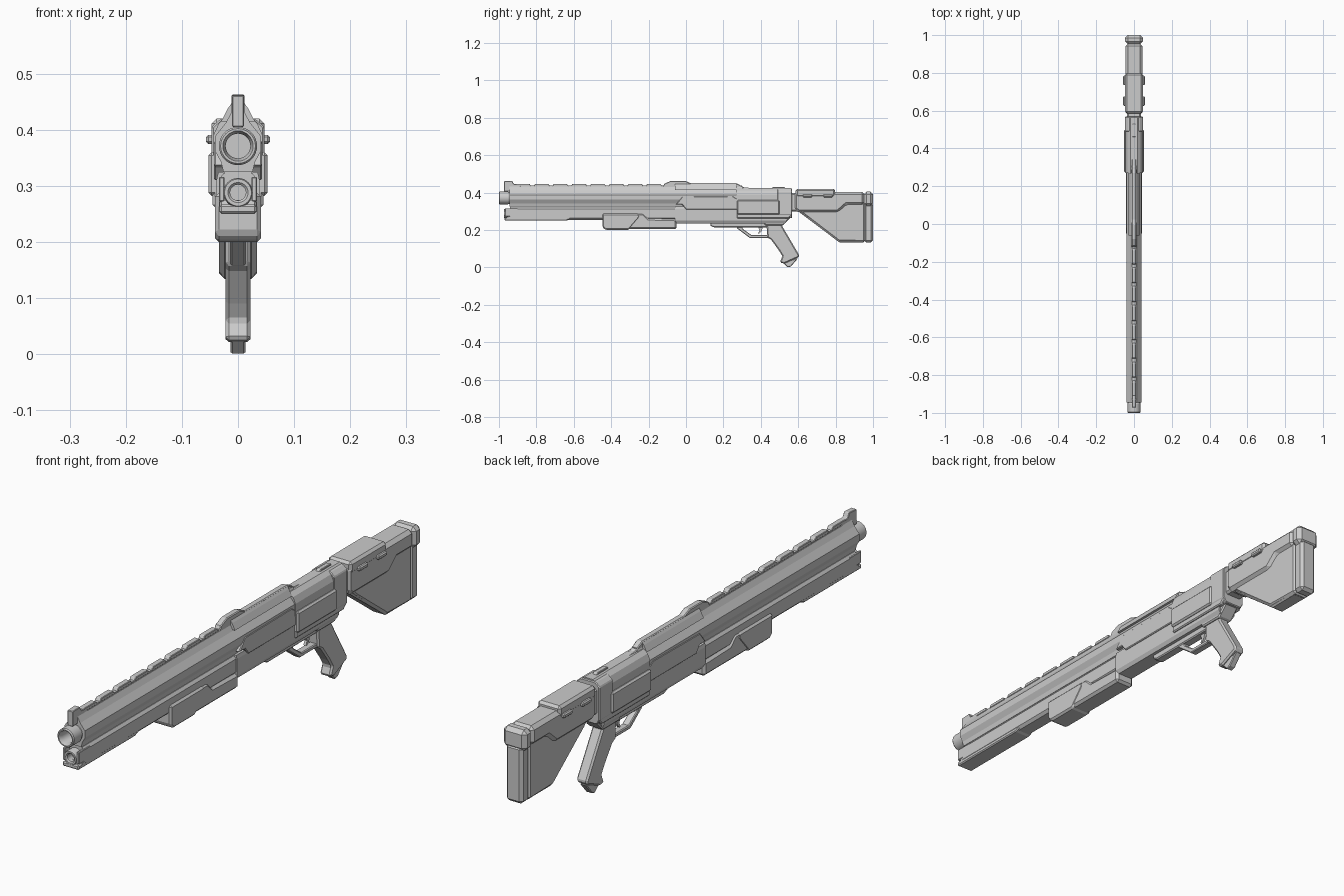
import bpy, bmesh, math


def finish(name, bm, bevel=0.0):
    bmesh.ops.recalc_face_normals(bm, faces=bm.faces)
    me = bpy.data.meshes.new(name)
    bm.to_mesh(me)
    bm.free()
    ob = bpy.data.objects.new(name, me)
    bpy.context.collection.objects.link(ob)
    if bevel:
        m = ob.modifiers.new("chamfer", 'BEVEL')
        m.width = bevel
        m.segments = 1
        m.limit_method = 'ANGLE'
        m.angle_limit = math.radians(40)
    return ob


def extrude(name, a, b, bevel):
    bm = bmesh.new()
    va, vb = [bm.verts.new(p) for p in a], [bm.verts.new(p) for p in b]
    bm.faces.new(va)
    bm.faces.new(vb)
    n = len(a)
    for i in range(n):
        j = (i + 1) % n
        bm.faces.new((va[i], va[j], vb[j], vb[i]))
    return finish(name, bm, bevel)


def prism(name, prof, hw, bevel=0.0):
    """Side profile (y, z) extruded to x = +-hw."""
    return extrude(name, [(-hw, y, z) for y, z in prof], [(hw, y, z) for y, z in prof], bevel)


def box(name, y0, y1, z0, z1, hw, bevel=0.0):
    return prism(name, [(y0, z0), (y1, z0), (y1, z1), (y0, z1)], hw, bevel)


def section(name, half, y0, y1, bevel=0.0):
    """Right half of an (x, z) cross-section, mirrored and run along y."""
    prof = half + [(-x, z) for x, z in reversed(half)]
    return extrude(name, [(x, y0, z) for x, z in prof], [(x, y1, z) for x, z in prof], bevel)


def lathe(name, prof, zc, n=32):
    """(radius, y) profile spun round a y-parallel axis at height zc."""
    bm = bmesh.new()
    rings = [[bm.verts.new((r * math.cos(2 * math.pi * i / n), y, zc + r * math.sin(2 * math.pi * i / n)))
              for i in range(n)] for r, y in prof]
    for a, b in zip(rings, rings[1:]):
        for i in range(n):
            j = (i + 1) % n
            bm.faces.new((a[i], a[j], b[j], b[i]))
    bm.faces.new(rings[0])
    bm.faces.new(rings[-1])
    ob = finish(name, bm)
    bpy.context.view_layer.objects.active = ob
    ob.select_set(True)
    bpy.ops.object.shade_smooth_by_angle(angle=math.radians(30))
    ob.select_set(False)


# Barrel and magazine tube with hollow mouths
lathe("barrel", [(.022, -.90), (.022, -.985), (.027, -1), (.031, -1), (.034, -.996), (.034, -.953),
                 (.031, -.948), (.031, -.80)], .371)
lathe("magazine_tube", [(.014, -.94), (.014, -.968), (.018, -.972), (.024, -.972), (.026, -.966),
                        (.026, -.90)], .288)

# Barrel shroud, web and lower housing
section("barrel_shroud", [(.011, .432), (.022, .412), (.041, .388), (.041, .362), (.030, .342), (.026, .325)],
        -.945, .30)
section("shroud_web", [(.024, .35), (.024, .30)], -.94, .30)
section("lower_housing", [(.026, .322), (.034, .312), (.034, .264), (.024, .254)], -.94, .30)
prism("lower_nose", [(-.97, .25), (-.64, .25), (-.62, .258), (-.62, .275), (-.955, .275), (-.955, .267),
                     (-.97, .267)], .033, .006)
for s in (-1, 1):
    cheek = box("nose_cheek", -.968, -.90, .272, .316, .005, .002)
    cheek.location.x = s * .029

# Sighting rib with raised segments, front sight and rear ramp
box("rib_base", -.93, .30, .41, .437, .009)
for i in range(8):
    y = -.915 + i * .1
    prism("rib_segment", [(y, .434), (y + .008, .447), (y + .078, .447), (y + .088, .434)], .011, .002)
prism("front_sight", [(-.972, .405), (-.972, .461), (-.93, .463), (-.922, .447), (-.89, .442), (-.87, .41)],
      .011, .002)
prism("rear_ramp", [(-.125, .43), (-.115, .448), (-.08, .463), (-.005, .463), (.025, .45), (.27, .45),
                    (.31, .428), (.40, .42), (.40, .41), (-.125, .41)], .012, .003)
section("ramp_base", [(.011, .448), (.018, .438), (.030, .415)], -.06, .27)
prism("rear_sight_base", [(.36, .41), (.38, .425), (.44, .425), (.45, .418), (.54, .418), (.54, .40), (.36, .40)],
      .016, .003)
prism("rear_sight", [(.455, .415), (.465, .431), (.525, .431), (.535, .415)], .009, .002)

# Receiver
section("receiver_lower", [(.035, .325), (.038, .312), (.038, .25), (.03, .236)], -.06, .53)
section("receiver_upper", [(.018, .425), (.034, .412), (.044, .39), (.044, .345), (.036, .33)], .27, .565)
section("receiver_rear", [(.03, .42), (.047, .405), (.047, .285), (.036, .265)], .49, .568, .003)
prism("side_panel", [(-.055, .335), (-.02, .378), (.25, .381), (.275, .365), (.275, .31), (.0, .31), (-.02, .335)],
      .043, .003)
prism("side_cover", [(.272, .282), (.50, .282), (.50, .36), (.272, .36)], .053, .006)
prism("receiver_step", [(.272, .262), (.55, .262), (.568, .285), (.568, .30), (.272, .30)], .045, .004)
prism("receiver_tail", [(.42, .225), (.52, .225), (.56, .268), (.42, .268)], .030, .005)

# Pump fore-end with thicker front hand stop
prism("pump", [(-.445, .29), (-.445, .222), (-.425, .204), (-.05, .204), (-.05, .258), (-.20, .262), (-.23, .29)],
      .039, .009)
prism("pump_front", [(-.447, .288), (-.447, .215), (-.43, .2), (-.305, .2), (-.245, .27), (-.255, .288)],
      .041, .007)

# Trigger group
prism("guard_plate", [(.13, .222), (.15, .214), (.44, .214), (.44, .24), (.13, .24)], .018, .004)
prism("trigger_guard", [(.265, .222), (.275, .207), (.34, .158), (.445, .158), (.445, .173), (.35, .173),
                        (.302, .207), (.302, .222)], .014, .003)
prism("trigger", [(.385, .216), (.41, .216), (.405, .195), (.392, .18), (.386, .182), (.393, .198)], .005)

# Pistol grip
prism("grip", [(.43, .235), (.435, .16), (.455, .148), (.497, .09), (.515, .06), (.502, .027), (.525, .02),
               (.604, .055), (.604, .068), (.512, .225), (.52, .24)], .022, .006)
prism("grip_cap", [(.515, .028), (.545, .0), (.562, .006), (.60, .05)], .013, .003)

# Stock
box("stock_neck", .55, .60, .30, .398, .036, .008)
prism("stock_body", [(.578, .40), (.60, .404), (.955, .404), (.955, .335), (.86, .335), (.815, .295), (.60, .295),
                     (.578, .31)], .045, .013)
prism("stock_fin", [(.60, .31), (.632, .277), (.815, .137), (.96, .134), (.96, .35), (.70, .35)], .034, .010)
prism("stock_fin_frame", [(.60, .30), (.632, .275), (.82, .134), (.95, .134), (.95, .147), (.828, .147),
                          (.65, .288), (.65, .30)], .029, .006)
box("butt_top", .952, 1.0, .328, .405, .047, .014)
box("butt_plate", .952, 1.0, .134, .345, .034, .011)

# Cheek rest and its side latches
box("cheek_rest", .586, .797, .376, .420, .047, .009)
for y in (.625, .735):
    box("cheek_latch", y, y + .05, .375, .391, .057, .004)
